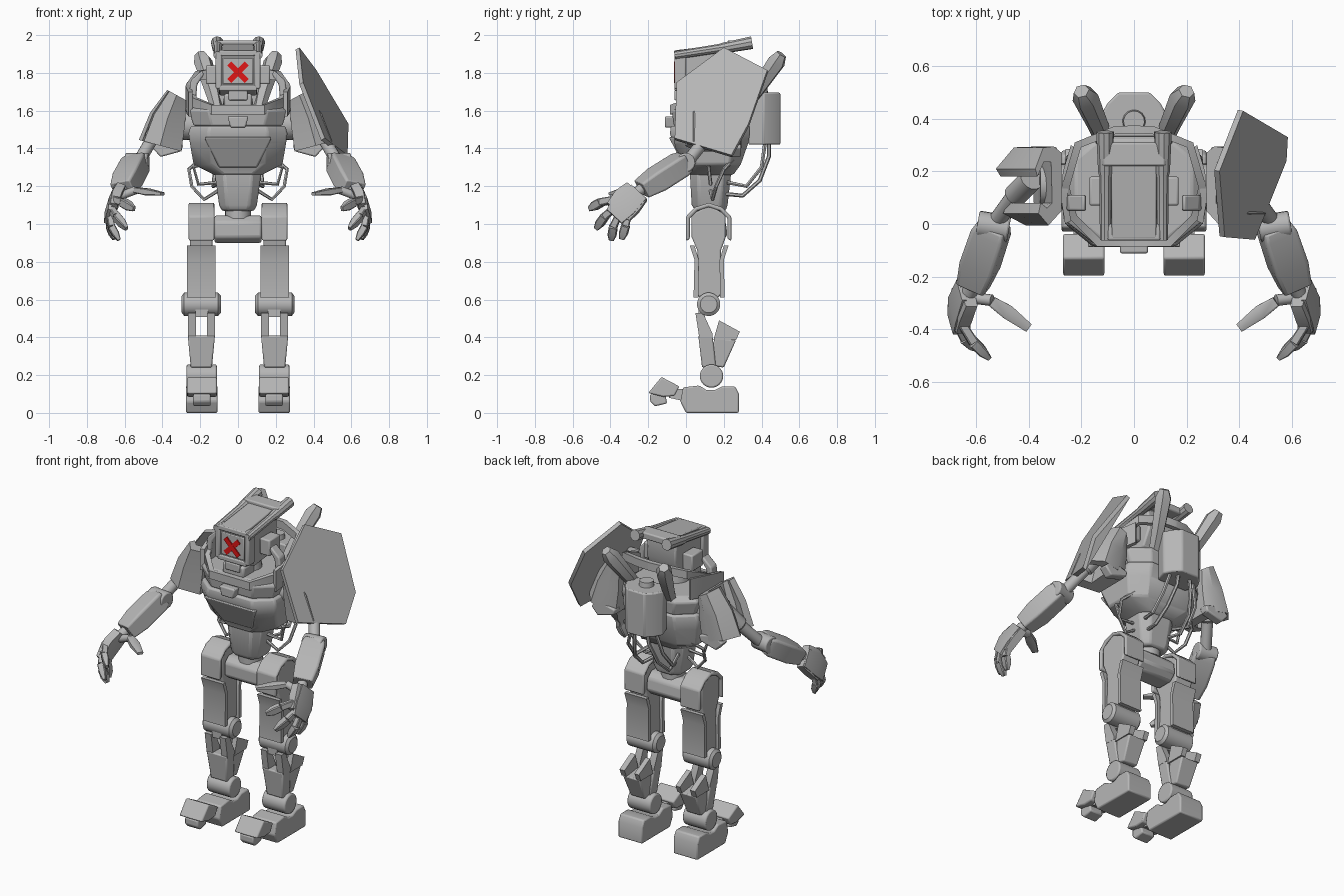
import bpy, bmesh, math
from mathutils import Vector as V


def material(name, rgb):
    m = bpy.data.materials.new(name)
    m.diffuse_color = (*rgb, 1)
    return m


GREY = material("metal grey", (0.47, 0.47, 0.47))
RED = material("signal red", (0.75, 0.008, 0.008))


def finish(name, bm, mirror=False, bevel=0.0, mat=GREY):
    bmesh.ops.recalc_face_normals(bm, faces=bm.faces)
    me = bpy.data.meshes.new(name)
    bm.to_mesh(me)
    bm.free()
    me.materials.append(mat)
    ob = bpy.data.objects.new(name, me)
    bpy.context.collection.objects.link(ob)
    if bevel:
        b = ob.modifiers.new("bevel", 'BEVEL')
        b.width, b.segments, b.limit_method = bevel, 2, 'ANGLE'
        b.angle_limit = math.radians(35)
    if mirror:
        ob.modifiers.new("mirror", 'MIRROR').use_mirror_merge = False
    return ob


def loft(name, rings, **kw):
    """Skin through rings of points and cap both ends."""
    bm = bmesh.new()
    vs = [[bm.verts.new(p) for p in r] for r in rings]
    n = len(vs[0])
    for a, b in zip(vs, vs[1:]):
        for i in range(n):
            bm.faces.new((a[i], a[(i + 1) % n], b[(i + 1) % n], b[i]))
    bm.faces.new(vs[0])
    bm.faces.new(vs[-1])
    return finish(name, bm, **kw)


def prism_x(name, prof, x0, x1, **kw):
    return loft(name, [[(x, y, z) for y, z in prof] for x in (x0, x1)], **kw)


def prism_y(name, prof, y0, y1, **kw):
    return loft(name, [[(x, y, z) for x, z in prof] for y in (y0, y1)], **kw)


def box(name, x0, x1, y0, y1, z0, z1, **kw):
    return prism_x(name, [(y0, z0), (y1, z0), (y1, z1), (y0, z1)], x0, x1, **kw)


def rod(name, stations, sides=14, **kw):
    """Round bar through (point, radius) stations on one straight axis."""
    d = (V(stations[-1][0]) - V(stations[0][0])).normalized()
    u = d.orthogonal().normalized()
    w = d.cross(u)
    ang = [2 * math.pi * i / sides for i in range(sides)]
    return loft(name, [[V(p) + r * (u * math.cos(a) + w * math.sin(a)) for a in ang]
                       for p, r in stations], **kw)


def beam(name, stations, up, c=.75, **kw):
    """Eight-sided bar through (point, width, height); height follows up, c sets the corners."""
    d = (V(stations[-1][0]) - V(stations[0][0])).normalized()
    s = d.cross(V(up)).normalized()
    t = s.cross(d)
    shape = [(1, c), (c, 1), (-c, 1), (-1, c), (-1, -c), (-c, -1), (c, -1), (1, -c)]
    return loft(name, [[V(p) + s * a * w / 2 + t * b * h / 2 for a, b in shape]
                       for p, w, h in stations], **kw)


def oct_ring(z, hx, y0, y1, c=0.4):
    cy, hy = (y0 + y1) / 2, (y1 - y0) / 2
    k = 1 - c
    return [(hx * a, cy + hy * b, z) for a, b in
            [(1, k), (k, 1), (-k, 1), (-1, k), (-1, -k), (-k, -1), (k, -1), (1, -k)]]


def band(name, path, h, t, **kw):
    """Flat strap with a vertical height h along a path, thickened towards the middle."""
    rings = []
    for p in path:
        inn = V((-p[0], 0.13 - p[1], 0)).normalized() * t
        p, up = V(p), V((0, 0, h))
        rings.append([p, p + up, p + inn + up, p + inn])
    return loft(name, rings, **kw)


def hose(name, pts, r):
    cu = bpy.data.curves.new(name, 'CURVE')
    cu.dimensions, cu.bevel_depth, cu.bevel_resolution = '3D', r, 1
    sp = cu.splines.new('POLY')
    sp.points.add(len(pts) - 1)
    for q, p in zip(sp.points, pts):
        q.co = (*p, 1)
    tmp = bpy.data.objects.new(name, cu)
    bm = bmesh.new()
    bm.from_mesh(bpy.data.meshes.new_from_object(tmp))
    bpy.data.objects.remove(tmp)
    return finish(name, bm, mirror=True)


M = dict(mirror=True)
MB = dict(mirror=True, bevel=0.008)

# --- torso
loft("waist", [oct_ring(1.07, .085, .05, .21), oct_ring(1.10, .1, .03, .22),
               oct_ring(1.28, .125, .02, .24)], bevel=.01)
loft("chest", [oct_ring(1.26, .125, .015, .25), oct_ring(1.315, .235, -.005, .29),
               oct_ring(1.43, .255, -.07, .33), oct_ring(1.48, .262, -.085, .34),
               oct_ring(1.52, .25, -.08, .34)], bevel=.01)
loft("upper_chest", [oct_ring(1.52, .235, -.065, .33), oct_ring(1.60, .26, -.075, .34),
                     oct_ring(1.63, .22, -.05, .32)], bevel=.008)
prism_y("chest_clasp", [(-.055, 1.57), (-.04, 1.51), (.04, 1.51), (.055, 1.57)], -.112, -.05, bevel=.008)
loft("belly_plate", [[(-.10, -.008, 1.30), (.10, -.008, 1.30), (.10, .05, 1.29), (-.10, .05, 1.29)],
                     [(-.18, -.091, 1.46), (.18, -.091, 1.46), (.17, .0, 1.46), (-.17, .0, 1.46)]], bevel=.008)
band("collar", [(0, -.085, 1.58), (.14, -.085, 1.58), (.245, .02, 1.62), (.275, .14, 1.69),
                (.225, .31, 1.76), (.08, .37, 1.78), (0, .375, 1.78)], .05, .03, **M)
band("collar_side", [(.262, .0, 1.57), (.278, .10, 1.60), (.27, .2, 1.62), (.24, .3, 1.63)], .13, .025, **M)
prism_y("collar_post", [(.275, 1.58), (.25, 1.76), (.19, 1.815), (.18, 1.79), (.215, 1.74), (.23, 1.58)],
        .05, .11, **MB)

# --- backpack, fins and hoses
pack = [(.06, .5), (.1, .46), (.128, .41), (.1, .33), (-.1, .33), (-.128, .41), (-.1, .46), (-.06, .5)]
loft("backpack", [[(x, y, z) for x, y in pack] for z in (1.42, 1.695)], bevel=.008)
rod("tank_cap", [((0, .39, 1.69), .045), ((0, .39, 1.725), .04)])
rod("back_fin", [((.11, .30, 1.6), .03), ((.135, .37, 1.70), .04), ((.185, .48, 1.86), .05),
                 ((.2, .505, 1.9), .03)], sides=6, **M)
hose("back_hose", [(.04, .44, 1.44), (.05, .44, 1.36), (.08, .39, 1.23), (.09, .3, 1.15), (.07, .2, 1.16)], .011)
hose("outer_hose", [(.08, .42, 1.44), (.12, .4, 1.3), (.13, .32, 1.2), (.1, .22, 1.22)], .011)
hose("flank_hose", [(.2, .25, 1.34), (.26, .2, 1.29), (.245, .16, 1.2), (.18, .14, 1.13), (.1, .13, 1.18)], .01)
hose("flank_cable", [(.17, .12, 1.32), (.235, .12, 1.3), (.21, .13, 1.21), (.11, .13, 1.22)], .01)

# --- head
rod("neck", [((0, .1, 1.58), .09), ((0, .1, 1.70), .07)])
prism_x("head", [(-.05, 1.71), (.03, 1.68), (.2, 1.70), (.25, 1.80), (.24, 1.93), (-.05, 1.90)], -.1, .1, bevel=.01)
prism_x("head_top", [(-.055, 1.895), (.24, 1.925), (.24, 1.955), (-.055, 1.92)], -.085, .085, bevel=.006)
box("head_rear_bar", -.12, .12, .22, .31, 1.93, 1.972, bevel=.008)
box("jaw", -.075, .075, -.05, .06, 1.62, 1.69, bevel=.012)
box("chin", -.05, .05, -.062, .0, 1.655, 1.705, bevel=.006)
box("face_side", .085, .118, -.062, .0, 1.715, 1.915, **MB)
box("face_brow", -.1, .1, -.062, .0, 1.89, 1.92, bevel=.006)
box("face_sill", -.1, .1, -.062, .0, 1.705, 1.735, bevel=.006)
box("screen", -.08, .08, -.056, -.03, 1.74, 1.88, bevel=.005)
for i, s in enumerate((1, -1)):
    c, w, z = .046, .021, 1.804
    prism_y("red_cross_%d" % (i + 1), [(s * (-c - w / 2), z - c + w / 2), (s * (-c + w / 2), z - c - w / 2),
            (s * (c + w / 2), z + c - w / 2), (s * (c - w / 2), z + c + w / 2)],
            -.062 - .001 * i, -.055, mat=RED)
rod("head_tube", [((.108, -.06, 1.893), .022), ((.108, .18, 1.93), .024), ((.108, .2, 1.932), .029),
                  ((.11, .35, 1.96), .034)], sides=10, **M)
box("ear", .1, .17, .07, .18, 1.74, 1.84, **MB)

# --- shoulder: C-shaped pad open to the outside
rod("shoulder_joint", [((.2, .15, 1.52), .08), ((.36, .15, 1.53), .08)], **M)
pad = [(0, .05), (0, .27), (.3, .295), (.7, .29), (1, .21), (.92, .18), (.68, .235), (.4, .235),
       (.36, .08), (.55, .06), (.8, .08), (.88, .04), (.5, -.005)]
loft("shoulder_pad", [[(x0 + dx * t, y, z0 + dz * t) for t, y in pad] for x0, z0, dx, dz in
                      [(.275, 1.655, .10, .055), (.28, 1.53, .185, .06), (.30, 1.385, .225, .06)]], **M)
prism_y("pad_lower_lip", [(.29, 1.42), (.40, 1.45), (.455, 1.405), (.41, 1.355), (.30, 1.385)], .235, .292, **MB)

# --- arm
rod("upper_arm", [((.39, .17, 1.56), .045), ((.45, .11, 1.46), .045), ((.455, .105, 1.45), .033),
                  ((.53, 0, 1.32), .033)], **M)
rod("elbow", [((.475, -.02, 1.325), .052), ((.595, .0, 1.325), .052)], **MB)
S, W = V((.535, -.005, 1.33)), V((.612, -.235, 1.185))
beam("forearm", [(S, .115, .10), (S.lerp(W, .12), .135, .115), (S.lerp(W, .65), .14, .115), (W, .115, .09)],
     (0, .4, 1), c=.85, mirror=True, bevel=.005)
rod("wrist", [(W, .03), ((.635, -.28, 1.15), .03)], **M)

# --- hand
beam("palm", [((.63, -.26, 1.17), .14, .05), ((.655, -.31, 1.12), .165, .055), ((.67, -.36, 1.06), .15, .045)],
     (1, 0, .3), c=.88, mirror=True)
beam("hand_guard", [((.655, -.25, 1.17), .11, .02), ((.685, -.33, 1.10), .14, .02), ((.69, -.38, 1.04), .11, .02)],
     (1, 0, .3), c=.85, mirror=True)
fingers = [((.655, -.38, 1.13), (.61, -.45, 1.115), (.55, -.51, 1.08)),
           ((.67, -.385, 1.08), (.645, -.43, 1.04), (.59, -.475, .975)),
           ((.68, -.36, 1.04), (.67, -.385, .985), (.63, -.395, .915)),
           ((.68, -.31, 1.03), (.68, -.32, .99), (.655, -.34, .92))]
for i, (a, b, c) in enumerate(fingers):
    a, b, c = V(a), V(b), V(c)
    beam("finger_base_%d" % (i + 1), [(a, .036, .032), (b, .04, .036)], (1, 0, .2), **M)
    beam("finger_tip_%d" % (i + 1), [(b, .046, .04), (b.lerp(c, .55), .048, .038), (c, .026, .018)],
         (1, 0, .2), **M)
rod("thumb_root", [((.62, -.28, 1.15), .022), ((.54, -.29, 1.18), .022)], **M)
beam("thumb", [((.54, -.295, 1.18), .04, .03), ((.48, -.335, 1.17), .055, .036), ((.40, -.395, 1.16), .035, .016)],
     (0, 0, 1), **M)

# --- shield on one arm
face = [V(p) for p in [(.325, .20, 1.935), (.415, .43, 1.815), (.585, .33, 1.53),
                       (.58, .24, 1.365), (.46, -.06, 1.455), (.345, -.05, 1.75)]]
loft("shield", [face, [p + V((-.02, .004, -.012)) for p in face]])
rod("shield_mount", [((.34, .16, 1.58), .045), ((.40, .17, 1.61), .045)])

# --- hips and legs
prism_x("pelvis", [(.04, .93), (.08, .9), (.18, .9), (.22, .94), (.21, 1.01), (.17, 1.045), (.08, 1.045), (.04, 1.01)],
        -.125, .125, bevel=.012)
rod("spine_joint", [((0, .125, 1.03), .07), ((0, .125, 1.08), .07)])
prism_x("thigh_core", [(.03, .93), (.03, 1.05), (.12, 1.10), (.21, 1.05), (.21, .93), (.185, .86), (.185, .79),
                       (.19, .63), (.15, .59), (.09, .59), (.055, .63), (.065, .79), (.06, .86)], .135, .255, **MB)
prism_x("hip_strap", [(0, .91), (0, 1.04), (.05, 1.09), (.12, 1.112), (.19, 1.09), (.24, 1.04), (.24, .91),
                      (.22, .92), (.22, 1.03), (.18, 1.07), (.12, 1.09), (.06, 1.07), (.02, 1.03), (.02, .92)],
        .125, .262, **MB)
prism_x("thigh_front_plate", [(.02, .885), (.045, .81), (.04, .61), (.065, .61), (.068, .81), (.045, .885)],
        .118, .27, **M)
prism_x("thigh_rear_plate", [(.225, .885), (.2, .81), (.205, .61), (.18, .61), (.178, .81), (.2, .885)],
        .118, .27, **M)
rod("knee", [((.09, .12, .575), .045), ((.105, .12, .575), .062), ((.285, .12, .575), .062),
             ((.298, .12, .575), .045)], sides=20, **M)
box("shin_bridge", .16, .225, .065, .1, .508, .56, **M)
for n, a, b in (("inner", .122, .163), ("outer", .222, .266)):
    prism_x("shin_strut_" + n, [(.05, .53), (.09, .53), (.14, .42), (.14, .40), (.07, .40)], a, b, **M)
    prism_x("calf_strut_" + n, [(.175, .49), (.285, .43), (.265, .385), (.145, .385)], a + .005, b - .005, **M)
loft("shin", [[(.122, .065, .41), (.266, .065, .41), (.266, .14, .41), (.122, .14, .41)],
              [(.138, .085, .24), (.25, .085, .24), (.25, .16, .24), (.138, .16, .24)]], **MB)
loft("calf", [[(.135, .15, .40), (.255, .15, .40), (.255, .265, .385), (.135, .265, .385)],
              [(.145, .13, .25), (.245, .13, .25), (.245, .2, .24), (.145, .2, .24)]], **MB)

# --- ankles and feet
rod("ankle", [((.112, .135, .195), .062), ((.272, .135, .195), .062)], sides=20, **MB)
prism_x("foot", [(0, 0), (.28, 0), (.28, .10), (.26, .14), (.19, .14), (.15, .12), (.11, .12), (.07, .145),
                 (-.015, .135), (-.03, .06)], .108, .275, **MB)
prism_x("toe_link", [(0, .06), (0, .125), (-.09, .13), (-.09, .08)], .15, .23, **M)
prism_x("toe", [(-.2, .105), (-.13, .19), (-.035, .14), (-.06, .09), (-.12, .085)], .112, .27, **MB)
prism_x("toe_tip", [(-.19, .1), (-.11, .1), (-.1, .05), (-.165, .035), (-.19, .06)], .145, .237, **MB)

bpy.ops.object.select_all(action='SELECT')
bpy.context.view_layer.objects.active = bpy.context.selected_objects[0]
bpy.ops.object.shade_smooth_by_angle(angle=math.radians(32))
